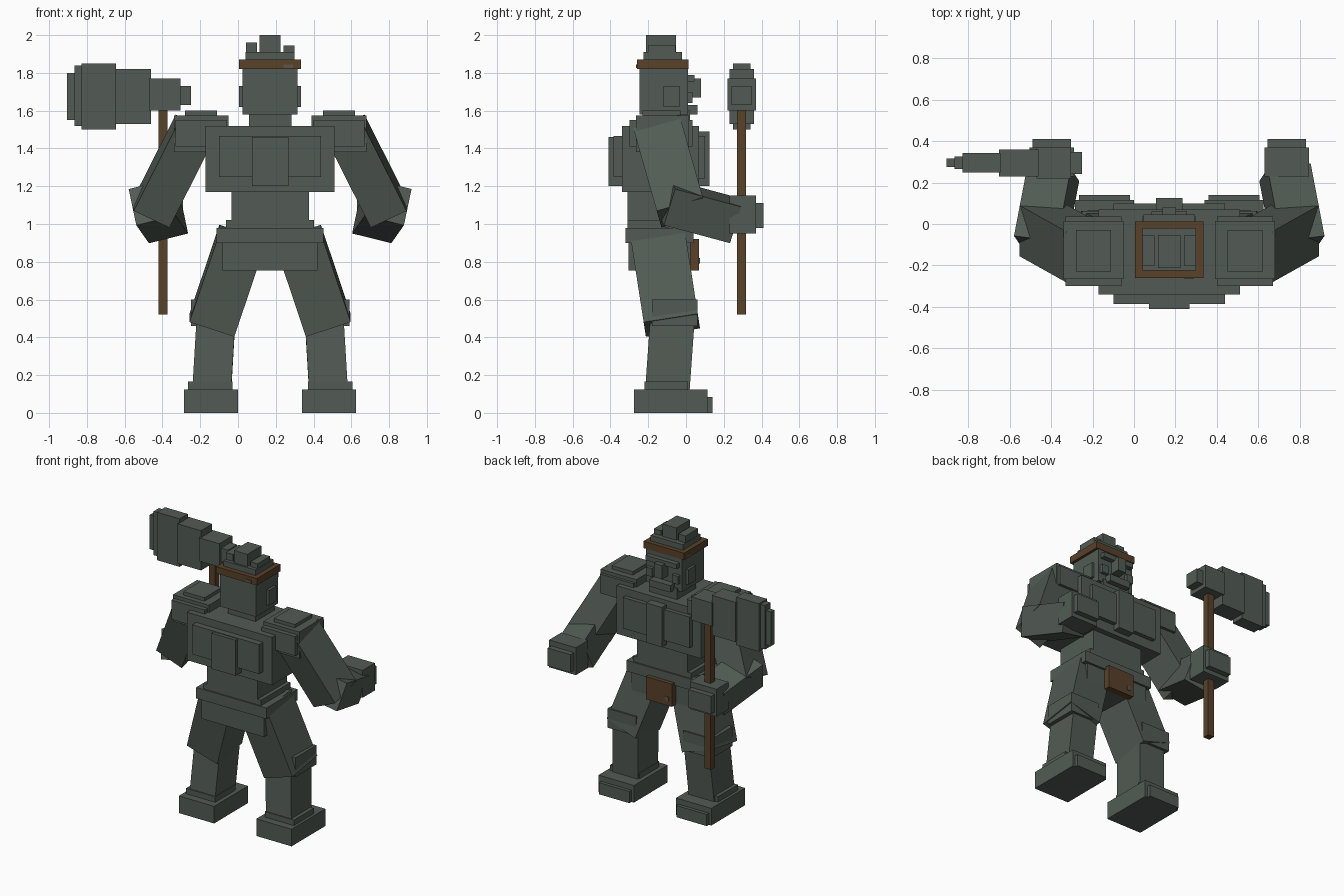
import bpy
from mathutils import Vector, Matrix

if "Cube" in bpy.data.objects:
    bpy.data.objects.remove(bpy.data.objects["Cube"])


def material(name, rgb):
    m = bpy.data.materials.new(name)
    m.use_nodes = True
    col = (*rgb, 1.0)
    m.diffuse_color = col
    b = m.node_tree.nodes["Principled BSDF"]
    b.inputs["Base Color"].default_value = col
    b.inputs["Roughness"].default_value = 0.9
    return m


STONE = material("grey stone", (0.085, 0.105, 0.089))
LEATHER = material("brown leather", (0.098, 0.053, 0.023))
STUD = material("dull stud", (0.115, 0.088, 0.06))
MID = 0.17  # centre plane of the body


def place(name, matrix, mat):
    bpy.ops.mesh.primitive_cube_add(size=1)
    ob = bpy.context.object
    ob.name = name
    ob.data.transform(matrix)
    ob.data.materials.append(mat)
    return ob


def box(name, x, y, z, mat=STONE):
    """Axis-aligned box from (min, max) ranges."""
    c = Vector([(a + b) / 2 for a, b in (x, y, z)])
    d = [abs(b - a) for a, b in (x, y, z)]
    return place(name, Matrix.Translation(c) @ Matrix.Diagonal((*d, 1)), mat)


def limb(name, p, q, width, depth, hint=(1, 0, 0)):
    """Box running from p to q; the hint sets its width direction."""
    p, q = Vector(p), Vector(q)
    az = (q - p).normalized()
    ax = Vector(hint)
    ax = (ax - az * ax.dot(az)).normalized()
    ay = az.cross(ax)
    rot = Matrix((ax, ay, az)).transposed().to_4x4()
    scale = Matrix.Diagonal((width, depth, (q - p).length, 1))
    return place(name, Matrix.Translation((p + q) / 2) @ rot @ scale, STONE)


def centred(name, half, y, z, mat=STONE):
    return box(name, (MID - half, MID + half), y, z, mat)


# Torso and armour plates
centred("chest", 0.342, (-0.34, 0.07), (1.17, 1.52))
centred("back_plate", 0.27, (-0.385, -0.33), (1.25, 1.465))
centred("back_centre_plate", 0.097, (-0.41, -0.33), (1.2, 1.46))
centred("chest_plate", 0.27, (0.06, 0.1), (1.24, 1.465))
centred("chest_centre_plate", 0.063, (0.06, 0.125), (1.2, 1.49))
centred("abdomen", 0.205, (-0.31, 0.03), (1.0, 1.18))
centred("waist", 0.233, (-0.31, 0.03), (0.97, 1.02))
centred("belt", 0.283, (-0.32, 0.04), (0.9, 0.98))
centred("hips", 0.252, (-0.305, 0.025), (0.755, 0.905))
centred("loin_flap", 0.105, (0.02, 0.07), (0.755, 0.92), LEATHER)
box("flap_stud", (0.09, 0.12), (0.068, 0.074), (0.79, 0.82), STUD)

# Head, face and crown
centred("neck", 0.112, (-0.2, 0.02), (1.5, 1.6))
centred("head", 0.145, (-0.245, 0.01), (1.58, 1.84))
centred("ears", 0.164, (-0.12, -0.035), (1.62, 1.73))
centred("brow", 0.125, (0.0, 0.045), (1.755, 1.79))
centred("nose", 0.033, (0.0, 0.08), (1.67, 1.77))
centred("chin", 0.085, (0.0, 0.06), (1.58, 1.63))
centred("headband", 0.164, (-0.26, 0.013), (1.82, 1.87), LEATHER)
box("band_stud_back", (0.24, 0.29), (-0.264, -0.258), (1.825, 1.845), STUD)
box("band_stud_side", (0.004, 0.01), (-0.07, -0.02), (1.825, 1.845), STUD)
centred("crown_base", 0.13, (-0.225, -0.02), (1.86, 1.91))
centred("crown_top", 0.055, (-0.213, -0.052), (1.9, 2.0))

for side, s in (("left", 1), ("right", -1)):
    def at(x, y, z):
        return (MID + s * x, y, z)

    def sbox(name, x, y, z):
        return box(f"{side}_{name}", (MID + s * x[0], MID + s * x[1]), y, z)

    sbox("cheek", (0.08, 0.13), (0.0, 0.035), (1.64, 1.7))
    sbox("crown_knob", (0.07, 0.128), (-0.2, -0.055), (1.9, 1.945))
    # Shoulder armour
    sbox("shoulder", (0.22, 0.51), (-0.265, 0.015), (1.38, 1.575))
    sbox("shoulder_band", (0.23, 0.5), (-0.298, 0.035), (1.41, 1.55))
    sbox("shoulder_cap", (0.28, 0.45), (-0.23, -0.03), (1.57, 1.6))
    # Arm
    limb(f"{side}_upper_arm", at(0.405, -0.145, 1.5), at(0.628, -0.02, 1.06),
         0.21, 0.255)
    limb(f"{side}_forearm", at(0.625, -0.1, 1.115), at(0.558, 0.25, 1.02),
         0.215, 0.205, (1, 0, -s * 0.21))
    sbox("hand", (0.46, 0.675), (0.23, 0.37), (0.95, 1.15))
    sbox("knuckles", (0.475, 0.66), (0.36, 0.41), (0.98, 1.11))
    # Leg
    limb(f"{side}_thigh", at(0.15, -0.148, 0.935), at(0.308, -0.075, 0.464),
         0.25, 0.29)
    sbox("knee", (0.19, 0.42), (-0.18, 0.062), (0.46, 0.6))
    limb(f"{side}_shin", at(0.285, -0.07, 0.52), at(0.31, -0.1, 0.1),
         0.205, 0.235)
    sbox("ankle", (0.2, 0.435), (-0.22, 0.01), (0.11, 0.165))
    sbox("foot", (0.17, 0.455), (-0.275, 0.115), (0.0, 0.125))
    sbox("toe", (0.19, 0.435), (0.1, 0.14), (0.0, 0.085))

box("right_crown_peak", (0.042, 0.1), (-0.2, -0.055), (1.9, 1.96))

# Hammer: shaft and stepped head as (x range, y half-depth, z range)
box("hammer_shaft", (-0.422, -0.373), (0.27, 0.318), (0.52, 1.62), LEATHER)
steps = [((-0.32, -0.25), 0.053, (1.63, 1.73)),
         ((-0.47, -0.305), 0.075, (1.6, 1.77)),
         ((-0.65, -0.46), 0.065, (1.53, 1.82)),
         ((-0.828, -0.645), 0.047, (1.5, 1.85)),
         ((-0.866, -0.82), 0.03, (1.52, 1.84)),
         ((-0.905, -0.86), 0.02, (1.55, 1.8))]
for i, (x, h, z) in enumerate(steps):
    box(f"hammer_head_{i + 1}", x, (0.295 - h, 0.295 + h), z)
